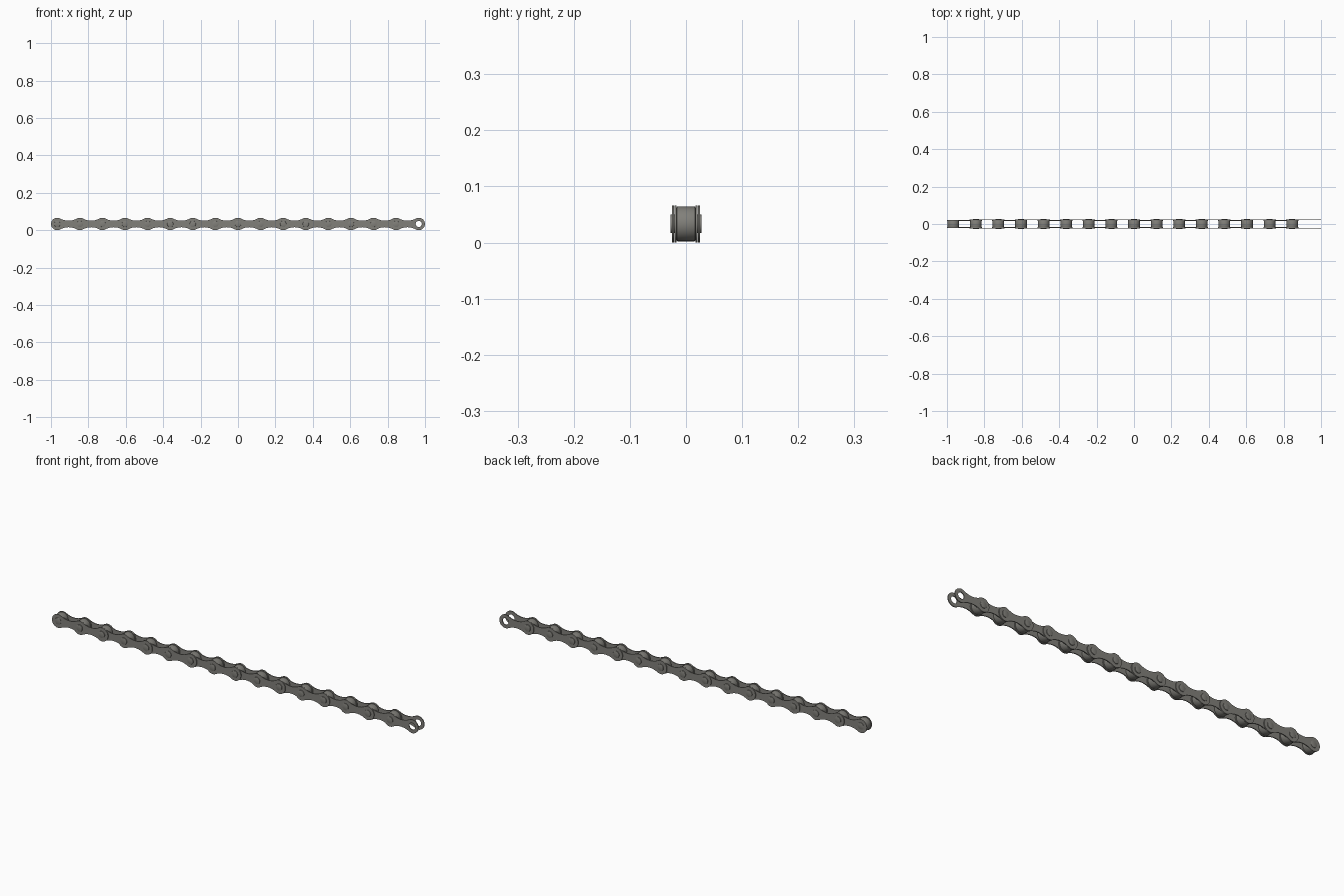
import bpy, bmesh, math
from mathutils import Matrix

if "Cube" in bpy.data.objects:
    bpy.data.objects.remove(bpy.data.objects["Cube"])

PITCH, R, WAIST, HOLE = 0.1208, 0.0332, 0.0175, 0.0165
LINKS = 16
X0 = -PITCH * LINKS / 2
Z = R

steel = bpy.data.materials.new("grey_steel")
steel.diffuse_color = (0.22, 0.215, 0.195, 1)
steel.use_nodes = True
steel.node_tree.nodes["Principled BSDF"].inputs["Base Color"].default_value = steel.diffuse_color


def arc(cx, cy, r, a0, a1, n):
    return [(cx + r * math.cos(a0 + (a1 - a0) * i / n),
             cy + r * math.sin(a0 + (a1 - a0) * i / n)) for i in range(n + 1)]


def finish(obj):
    # smooth round walls, keep rims sharp
    bpy.ops.object.select_all(action='DESELECT')
    obj.select_set(True)
    bpy.context.view_layer.objects.active = obj
    bpy.ops.object.shade_smooth_by_angle(angle=math.radians(35))
    mesh = obj.data
    bpy.data.objects.remove(obj)
    return mesh


def plate_mesh(thick):
    # waisted outline: two end circles joined by tangent concave arcs
    h = PITCH / 2
    rc = (h * h + WAIST ** 2 - R * R) / (2 * (R - WAIST))
    cy = WAIST + rc
    t = math.atan2(cy, h)
    right = arc(h, 0, R, -math.pi + t, math.pi - t, 28)
    top = arc(0, cy, rc, -t, -math.pi + t, 12)[1:-1]
    left = arc(-h, 0, R, t, 2 * math.pi - t, 28)
    bottom = arc(0, -cy, rc, math.pi - t, t, 12)[1:-1]
    loops = [right + top + left + bottom]
    loops += [arc(s * h, 0, HOLE, 0, 2 * math.pi, 24)[:-1] for s in (-1, 1)]
    cu = bpy.data.curves.new("plate", 'CURVE')
    cu.dimensions, cu.fill_mode, cu.extrude = '2D', 'BOTH', thick / 2
    for pts in loops:
        sp = cu.splines.new('POLY')
        sp.points.add(len(pts) - 1)
        for p, (x, y) in zip(sp.points, pts):
            p.co = (x, y, 0, 1)
        sp.use_cyclic_u = True
    obj = bpy.data.objects.new("plate", cu)
    bpy.context.collection.objects.link(obj)
    bpy.ops.object.select_all(action='DESELECT')
    obj.select_set(True)
    bpy.context.view_layer.objects.active = obj
    bpy.ops.object.convert(target='MESH')
    obj = bpy.context.view_layer.objects.active
    me = obj.data
    me.transform(Matrix.Rotation(math.pi / 2, 4, 'X'))
    bm = bmesh.new()
    bm.from_mesh(me)
    bmesh.ops.remove_doubles(bm, verts=bm.verts, dist=1e-5)
    bmesh.ops.recalc_face_normals(bm, faces=bm.faces)
    bm.to_mesh(me)
    bm.free()
    me.materials.clear()
    me.materials.append(steel)
    return finish(obj)


def rod_mesh(r, half, bevel):
    # cylinder along y with softened rims
    bm = bmesh.new()
    bmesh.ops.create_cone(bm, cap_ends=True, segments=32, radius1=r, radius2=r,
                          depth=2 * half,
                          matrix=Matrix.Rotation(math.pi / 2, 4, 'X'))
    rims = [e for e in bm.edges if abs(e.verts[0].co.y - e.verts[1].co.y) < 1e-6]
    bmesh.ops.bevel(bm, geom=rims, offset=bevel, segments=2, profile=0.5,
                    affect='EDGES')
    me = bpy.data.meshes.new("rod")
    bm.to_mesh(me)
    bm.free()
    me.materials.append(steel)
    obj = bpy.data.objects.new("rod", me)
    bpy.context.collection.objects.link(obj)
    return finish(obj)


def place(name, mesh, x, y=0):
    obj = bpy.data.objects.new(name, mesh)
    obj.location = (x, y, Z)
    bpy.context.collection.objects.link(obj)


plate = plate_mesh(0.004)
roller = rod_mesh(0.031, 0.0165, 0.0015)
pin = rod_mesh(HOLE, 0.028, 0.001)
bushing = rod_mesh(HOLE, 0.0215, 0.001)

# side plates: inner and outer links alternate, the last one is an open outer link
for i in range(LINKS):
    kind, y = (("inner", 0.0185), ("outer", 0.0230))[i % 2]
    for s in (-1, 1):
        place(f"{kind}_plate_{i}_{'front' if s < 0 else 'back'}", plate,
              X0 + (i + 0.5) * PITCH, s * y)

# rollers with pins; the first joint only has a bushing
for i in range(LINKS):
    x = X0 + i * PITCH
    place(f"roller_{i}", roller, x)
    place(f"pin_{i}" if i else "end_bushing", pin if i else bushing, x)
